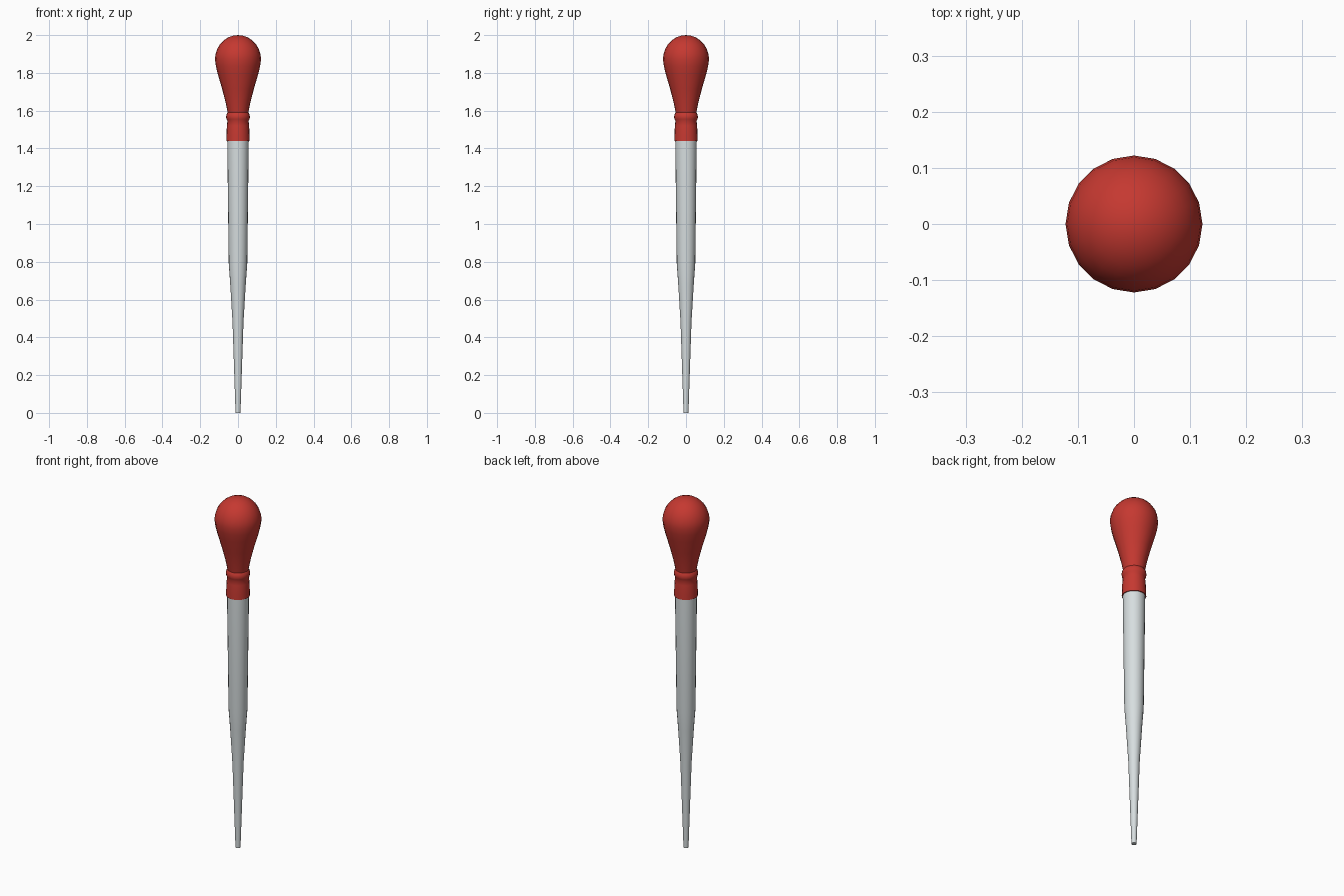
import bpy, bmesh, math

if "Cube" in bpy.data.objects:
    bpy.data.objects.remove(bpy.data.objects["Cube"])

SIDES = 20


def material(name, color):
    m = bpy.data.materials.new(name)
    m.diffuse_color = (*color, 1)
    m.use_nodes = True
    m.node_tree.nodes["Principled BSDF"].inputs["Base Color"].default_value = m.diffuse_color
    return m


def lathe(name, profile, mat):
    """Revolve (radius, height) points around z; radius 0 makes a pole."""
    bm = bmesh.new()
    rings = []
    for r, z in profile:
        if r == 0:
            rings.append([bm.verts.new((0, 0, z))] * SIDES)
        else:
            rings.append([bm.verts.new((r * math.cos(math.tau * i / SIDES),
                                        r * math.sin(math.tau * i / SIDES), z))
                          for i in range(SIDES)])
    for a, b in zip(rings, rings[1:]):
        for i in range(SIDES):
            j = (i + 1) % SIDES
            bm.faces.new(list(dict.fromkeys([a[i], a[j], b[j], b[i]])))
    bmesh.ops.recalc_face_normals(bm, faces=bm.faces)
    me = bpy.data.meshes.new(name)
    bm.to_mesh(me)
    bm.free()
    me.materials.append(mat)
    ob = bpy.data.objects.new(name, me)
    bpy.context.collection.objects.link(ob)
    bpy.ops.object.select_all(action='DESELECT')
    ob.select_set(True)
    bpy.context.view_layer.objects.active = ob
    bpy.ops.object.shade_smooth_by_angle(angle=math.radians(40))
    return ob


red = material("red_rubber", (0.56, 0.040, 0.030))
glass = material("pale_glass", (0.68, 0.73, 0.74))

# Tapered glass tube with a narrow tip
lathe("glass_tube", [(0, 0), (0.013, 0), (0.029, 0.48), (0.041, 0.68),
                     (0.049, 0.79), (0.057, 1.44), (0.057, 1.46)], glass)

# Rubber bulb: collar, bead, then the teardrop
bulb = [(0.055, 1.44), (0.062, 1.44), (0.061, 1.47), (0.059, 1.52), (0.056, 1.545),
        (0.061, 1.555), (0.063, 1.567), (0.061, 1.58), (0.055, 1.59),
        (0.066, 1.645), (0.084, 1.715), (0.106, 1.79), (0.117, 1.835)]
# Rounded dome on top
for k in range(7):
    t = math.radians(90 * k / 7)
    bulb.append((0.122 * math.cos(t), 1.872 + 0.128 * math.sin(t)))
bulb.append((0, 2.0))
lathe("rubber_bulb", bulb, red)
